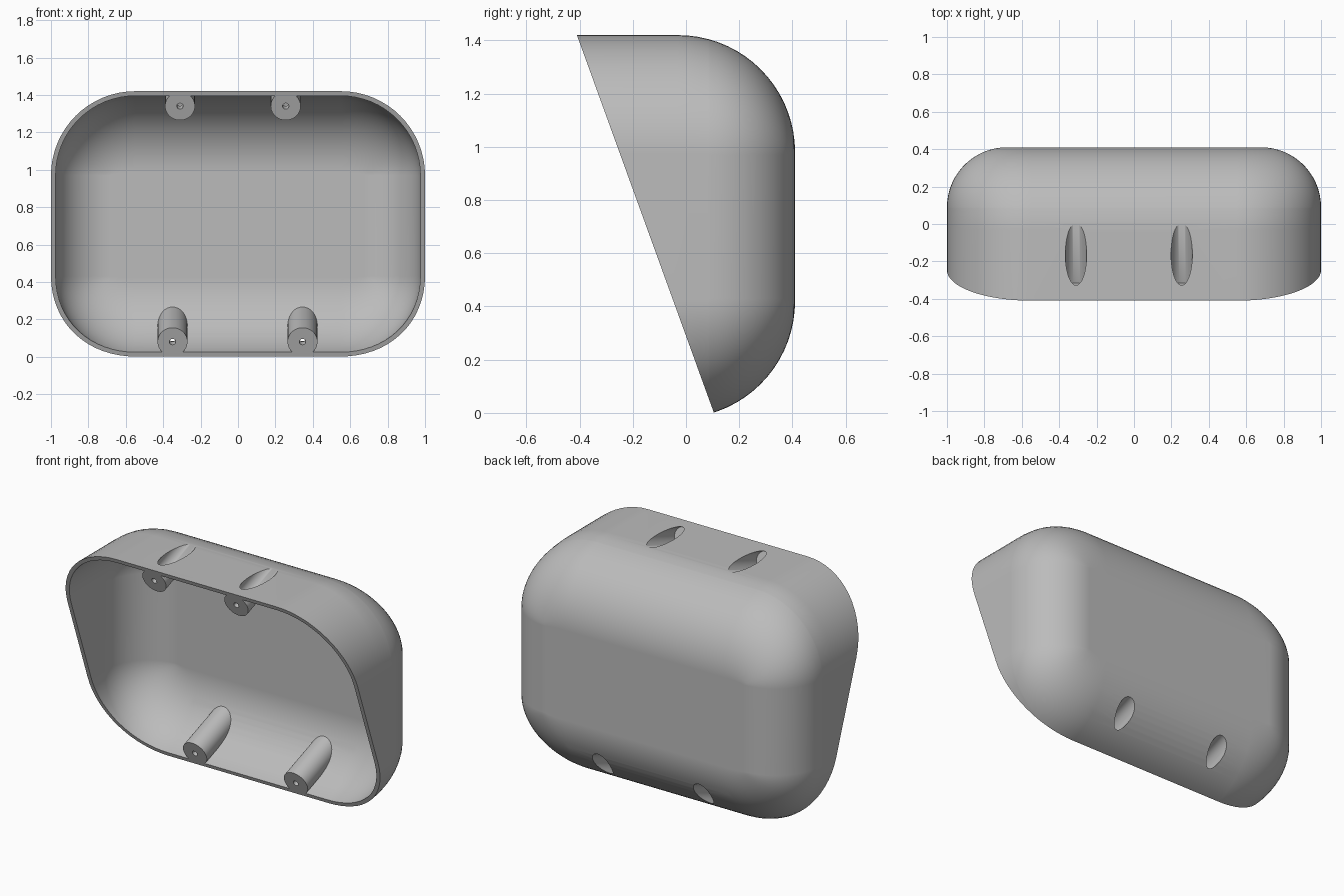
import bpy, bmesh
from math import sin, cos, sqrt, pi
from mathutils import Vector, Matrix

cube = bpy.data.objects.get("Cube")
if cube:
    bpy.data.objects.remove(cube, do_unlink=True)

MID_Z, HALF_Z = 0.70, 0.72      # full rounded box before the slanted cut
BACK_Y = 0.41
WALL = 0.025
CORNER, BIG_R, SIDE_R = 0.45, 0.44, 0.32
TOP_FRONT, LOW_FRONT = Vector((0, -0.41, 1.42)), Vector((0, 0.105, 0))
SLOPE = TOP_FRONT - LOW_FRONT
AXIS = Vector((0, SLOPE.z, -SLOPE.y)).normalized()   # points into the shell
TURN = AXIS.to_track_quat('Z', 'Y').to_matrix().to_4x4()

grey = bpy.data.materials.new("plain grey")
grey.use_nodes = True
grey.diffuse_color = (0.5, 0.5, 0.5, 1)
grey.node_tree.nodes["Principled BSDF"].inputs["Base Color"].default_value = (0.5, 0.5, 0.5, 1)


def new_object(name, bm):
    bmesh.ops.recalc_face_normals(bm, faces=bm.faces[:])
    mesh = bpy.data.meshes.new(name)
    bm.to_mesh(mesh)
    bm.free()
    mesh.materials.append(grey)
    obj = bpy.data.objects.new(name, mesh)
    bpy.context.collection.objects.link(obj)
    return obj


def inset(y, back, radius):
    """How far a fillet of this radius has drawn in at depth y."""
    d = max(0, y - (back - radius))
    return radius - sqrt(max(0, radius * radius - d * d))


def rounded_body(name, off, front):
    """Rounded-rectangle sections lofted back with large rear fillets."""
    bm = bmesh.new()
    back, big, side = BACK_Y - off, BIG_R - off, SIDE_R - off
    steps = 18
    depths = [front] + [back - big + big * sin(i / steps * pi / 2) for i in range(steps + 1)]
    depths = sorted(depths + [back - side])
    rings = []
    for y in depths:
        rx = CORNER - off - inset(y, back, side)
        rz = CORNER - off - inset(y, back, big)
        ring = []
        for q, (sx, sz) in enumerate(((1, 1), (-1, 1), (-1, -1), (1, -1))):
            for k in range(17):
                a = (q + k / 16) * pi / 2
                ring.append(bm.verts.new((sx * (1 - CORNER) + rx * cos(a), y,
                                          MID_Z + sz * (HALF_Z - CORNER) + rz * sin(a))))
        rings.append(ring)
    n = len(rings[0])
    for r0, r1 in zip(rings, rings[1:]):
        for i in range(n):
            j = (i + 1) % n
            bm.faces.new((r0[i], r0[j], r1[j], r1[i]))
    bm.faces.new(rings[0])
    bm.faces.new(rings[-1])
    return new_object(name, bm)


def rod(name, centre, radius, start, end, sides=48):
    """Cylinder along the slanted axis, measured from the cut face."""
    bm = bmesh.new()
    place = Matrix.Translation(centre + AXIS * (start + end) / 2) @ TURN
    bmesh.ops.create_cone(bm, cap_ends=True, segments=sides, radius1=radius,
                          radius2=radius, depth=end - start, matrix=place)
    return new_object(name, bm)


def subtract(target, cutter):
    cutter.hide_render = True
    mod = target.modifiers.new("cut", 'BOOLEAN')
    mod.operation, mod.solver, mod.object = 'DIFFERENCE', 'EXACT', cutter
    bpy.context.view_layer.objects.active = target
    bpy.ops.object.modifier_apply(modifier=mod.name)
    bpy.data.objects.remove(cutter, do_unlink=True)


# Screw post centres on the slanted front face
posts = [LOW_FRONT + SLOPE * (z / SLOPE.z) + Vector((x, 0, 0))
         for x, z in ((-0.31, 1.34), (0.255, 1.34), (-0.35, 0.08), (0.345, 0.08))]

# Hollow shell, with the posts left standing in the cavity
shell = rounded_body("housing_shell", 0, -0.6)
cavity = rounded_body("cavity_cutter", WALL, -0.7)
for p in posts:
    subtract(cavity, rod("post_cutter", p, 0.08, -0.1, 0.6))
subtract(shell, cavity)

# Counterbores from outside and small screw holes
for p in posts:
    subtract(shell, rod("counterbore_cutter", p, 0.057, 0.05, 0.7))
    subtract(shell, rod("screw_hole_cutter", p, 0.017, -0.15, 0.1, 24))

# Slanted open front
bm = bmesh.new()
bmesh.ops.create_cube(bm, size=4, matrix=Matrix.Translation(LOW_FRONT - AXIS * 2) @ TURN)
subtract(shell, new_object("front_cutter", bm))

# Smooth curves with crisp rims
bpy.ops.object.select_all(action='DESELECT')
shell.select_set(True)
bpy.context.view_layer.objects.active = shell
bpy.ops.object.shade_smooth_by_angle(angle=0.5)
weighted = shell.modifiers.new("even_shading", 'WEIGHTED_NORMAL')
weighted.keep_sharp = True
